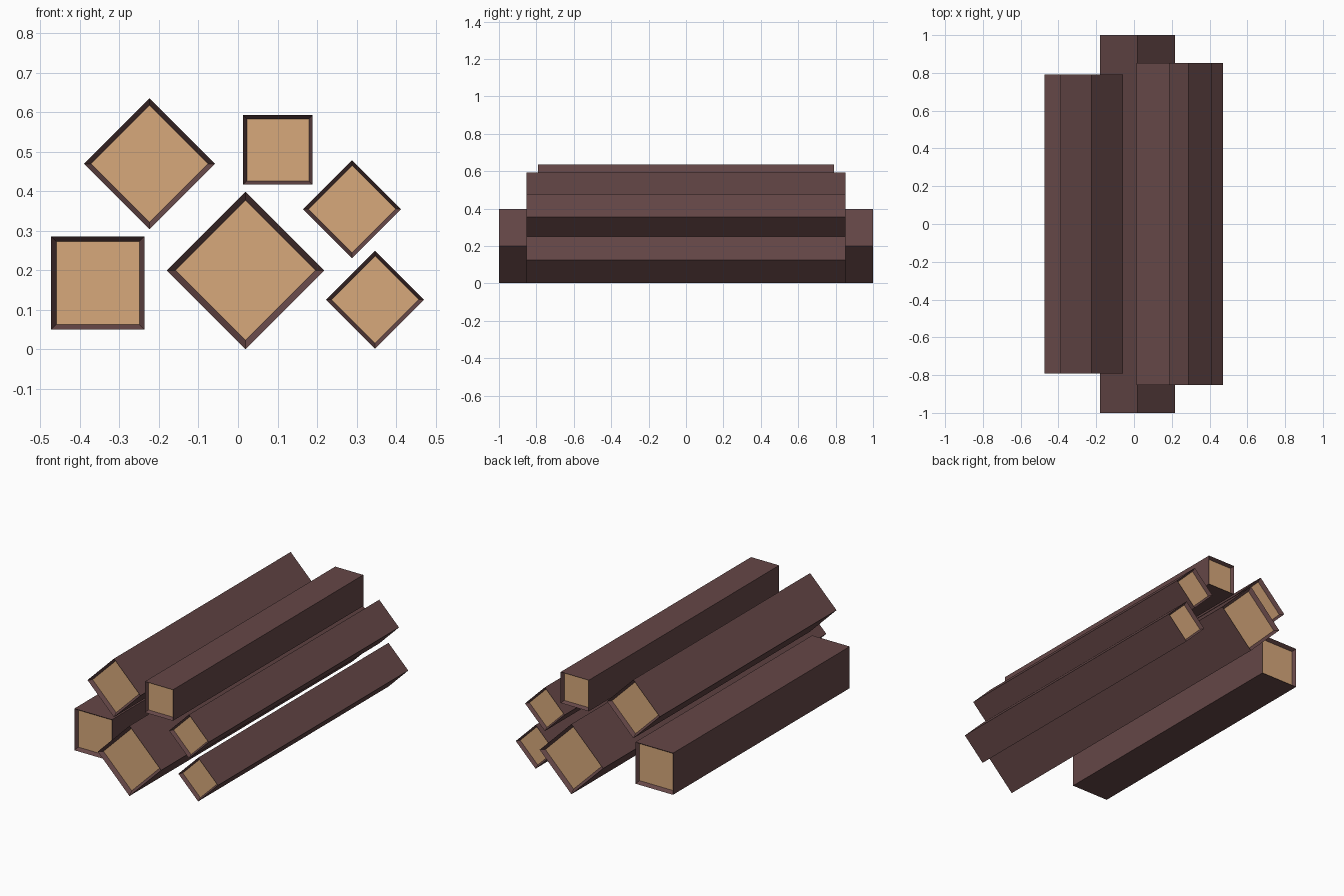
import bpy, bmesh, math

if "Cube" in bpy.data.objects:
    bpy.data.objects.remove(bpy.data.objects["Cube"])


def lin(c):
    c /= 255
    return c / 12.92 if c <= 0.04045 else ((c + 0.055) / 1.055) ** 2.4


def material(name, rgb):
    m = bpy.data.materials.new(name)
    m.diffuse_color = (*[lin(c) for c in rgb], 1)
    m.use_nodes = True
    m.node_tree.nodes["Principled BSDF"].inputs["Base Color"].default_value = m.diffuse_color
    return m


bark = material("dark_bark", (101, 71, 71))
wood = material("cut_wood", (215, 168, 123))

INSET = 0.89    # size of the cut face relative to the log
DEPTH = 0.02    # how far the cut face is sunk into the end


def log(name, x, z, radius, half_len, turn):
    """Four-sided log along y, with sunken cut ends; radius reaches the corners."""
    bm = bmesh.new()
    # sections: sunken front face, front rim, back rim, sunken back face
    sections = [(-half_len + DEPTH, INSET), (-half_len, 1),
                (half_len, 1), (half_len - DEPTH, INSET)]
    rings = []
    for y, s in sections:
        angles = [math.radians(turn + 90 * i) for i in range(4)]
        rings.append([bm.verts.new((x + radius * s * math.cos(a), y,
                                    z + radius * s * math.sin(a))) for a in angles])
    # bark sides and sloping rims
    for a, b in zip(rings, rings[1:]):
        for i in range(4):
            j = (i + 1) % 4
            bm.faces.new((a[i], a[j], b[j], b[i]))
    # cut ends
    for ring in (rings[0], rings[-1]):
        bm.faces.new(ring).material_index = 1
    bmesh.ops.recalc_face_normals(bm, faces=bm.faces)
    mesh = bpy.data.meshes.new(name)
    bm.to_mesh(mesh)
    bm.free()
    mesh.materials.append(bark)
    mesh.materials.append(wood)
    bpy.context.collection.objects.link(bpy.data.objects.new(name, mesh))


R2 = math.sqrt(2)
# logs standing on a corner
log("centre_log", 0.019, 0.2, 0.199, 1.0, 0)
log("upper_left_log", -0.224, 0.47, 0.166, 0.792, 0)
log("upper_right_log", 0.289, 0.355, 0.124, 0.853, 0)
log("lower_right_log", 0.347, 0.126, 0.124, 0.853, 0)
# logs lying flat
log("top_log", 0.101, 0.505, 0.088 * R2, 0.853, 45)
log("lower_left_log", -0.355, 0.168, 0.118 * R2, 0.792, 45)
